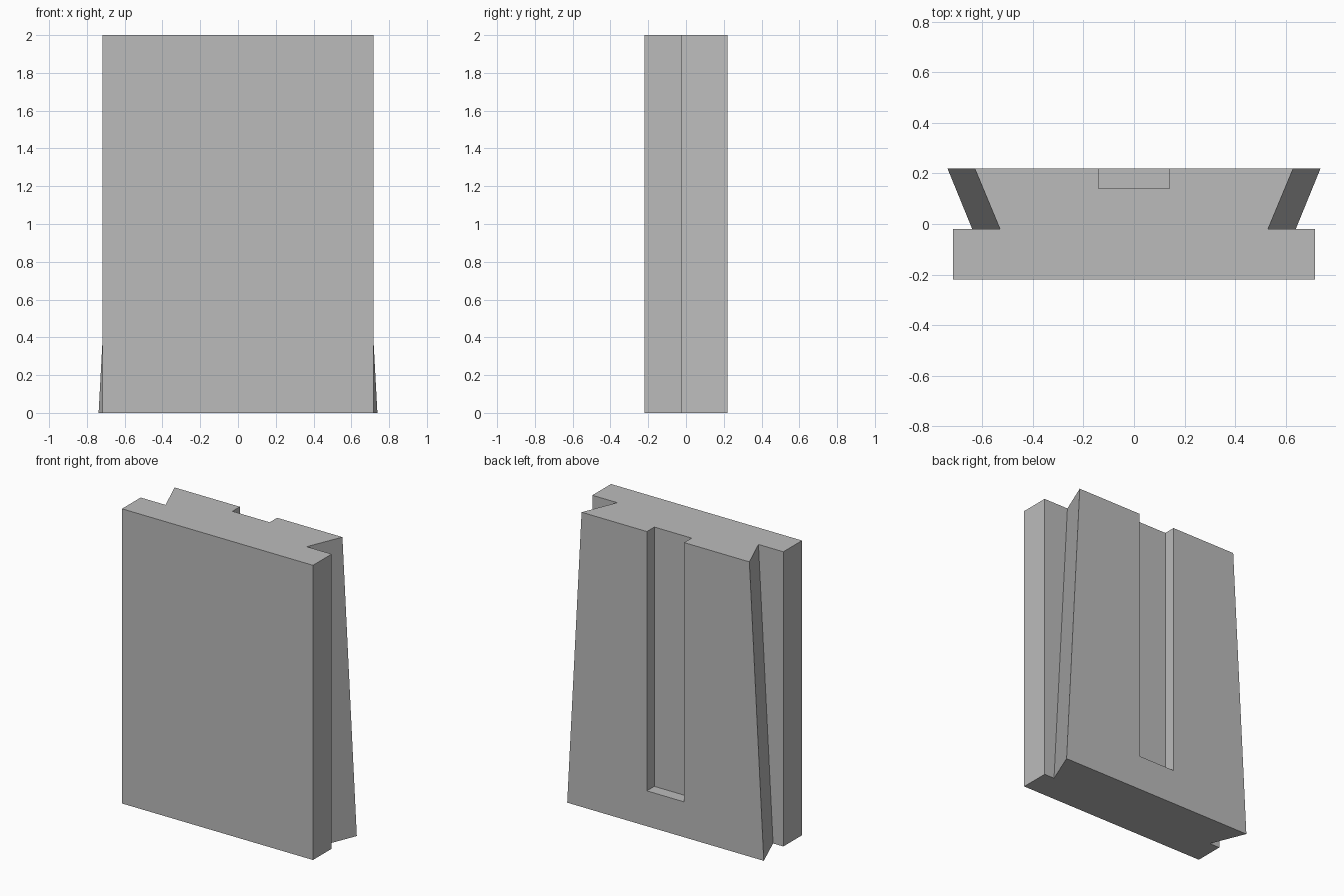
import bpy
import bmesh

default = bpy.data.objects.get("Cube")
if default:
    bpy.data.objects.remove(default, do_unlink=True)

HEIGHT = 2.0
FRONT, STEP, BACK = -0.22, -0.02, 0.22
PLATE_HALF = 0.717
SLOT_HALF, SLOT_FLOOR, SLOT_END = 0.14, 0.14, 0.24

grey = bpy.data.materials.new("plain grey")
grey.use_nodes = True
colour = (0.5, 0.5, 0.5, 1.0)
grey.diffuse_color = colour
grey.node_tree.nodes["Principled BSDF"].inputs["Base Color"].default_value = colour


def loft(name, lower, upper, z0, z1):
    """Solid between two matching outlines in x and y."""
    bm = bmesh.new()
    a = [bm.verts.new((x, y, z0)) for x, y in lower]
    b = [bm.verts.new((x, y, z1)) for x, y in upper]
    bm.faces.new(a[::-1])
    bm.faces.new(b)
    n = len(a)
    for i in range(n):
        j = (i + 1) % n
        bm.faces.new((a[i], a[j], b[j], b[i]))
    bmesh.ops.recalc_face_normals(bm, faces=bm.faces)
    mesh = bpy.data.meshes.new(name)
    bm.to_mesh(mesh)
    bm.free()
    mesh.materials.append(grey)
    obj = bpy.data.objects.new(name, mesh)
    bpy.context.collection.objects.link(obj)
    return obj


def outline(neck, tail):
    """Front plate with a dovetail behind it, mirrored about x = 0."""
    right = [(PLATE_HALF, FRONT), (PLATE_HALF, STEP), (neck, STEP), (tail, BACK)]
    return right + [(-x, y) for x, y in reversed(right)]


# Plate with a dovetail that narrows towards the top
body = loft("dovetail_plate", outline(0.64, 0.738), outline(0.53, 0.63), 0, HEIGHT)

# Slot in the back, open at the top
s = SLOT_HALF
slot = [(-s, SLOT_FLOOR), (s, SLOT_FLOOR), (s, BACK + 0.1), (-s, BACK + 0.1)]
cutter = loft("slot_cutter", slot, slot, SLOT_END, HEIGHT + 0.1)
cutter.hide_render = True
cutter.hide_viewport = True
cutter.display_type = 'WIRE'

cut = body.modifiers.new("back_slot", 'BOOLEAN')
cut.operation = 'DIFFERENCE'
cut.solver = 'EXACT'
cut.object = cutter
